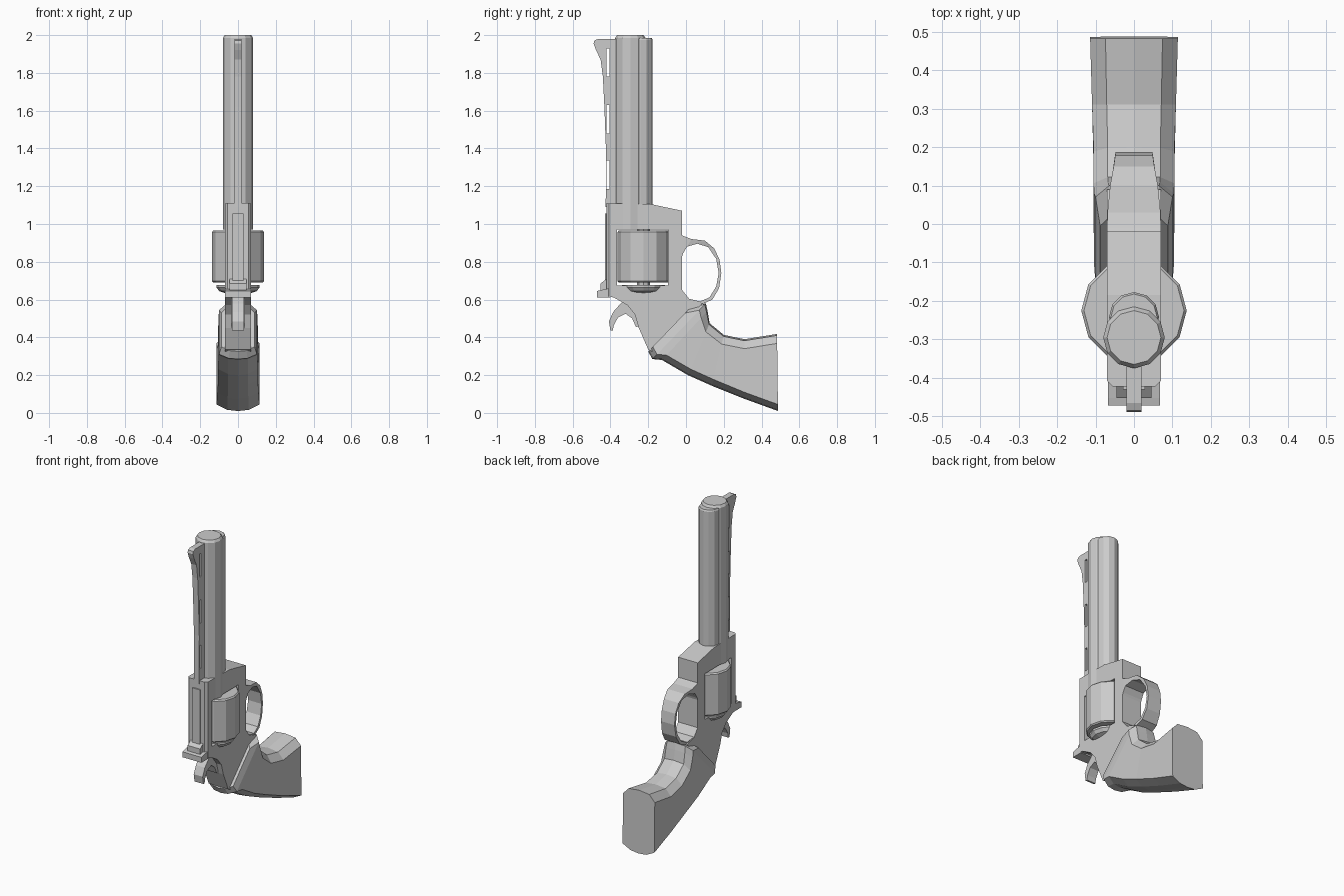
import bpy, bmesh, math
from mathutils import Matrix, Vector

if "Cube" in bpy.data.objects:
    bpy.data.objects.remove(bpy.data.objects["Cube"])

GREY = (0.6, 0.6, 0.6, 1)
metal = bpy.data.materials.new("light grey")
metal.use_nodes = True
metal.diffuse_color = GREY
metal.node_tree.nodes["Principled BSDF"].inputs["Base Color"].default_value = GREY


def finish(name, bm):
    bmesh.ops.recalc_face_normals(bm, faces=bm.faces[:])
    mesh = bpy.data.meshes.new(name)
    bm.to_mesh(mesh)
    bm.free()
    mesh.materials.append(metal)
    obj = bpy.data.objects.new(name, mesh)
    bpy.context.collection.objects.link(obj)
    return obj


def loft(name, rings):
    """Skin a list of equal-length point rings and cap both ends."""
    bm = bmesh.new()
    rows = [[bm.verts.new(p) for p in ring] for ring in rings]
    n = len(rows[0])
    for a, b in zip(rows, rows[1:]):
        for i in range(n):
            j = (i + 1) % n
            bm.faces.new((a[i], a[j], b[j], b[i]))
    bm.faces.new(rows[0])
    bm.faces.new(rows[-1])
    return finish(name, bm)


def prism(name, outline, half):
    """Side profile of (y, z) points widened along x."""
    return loft(name, [[(x, y, z) for y, z in outline] for x in (-half, half)])


def box(name, half, y0, y1, z0, z1):
    return prism(name, [(y0, z0), (y1, z0), (y1, z1), (y0, z1)], half)


def turned(name, y, steps, sides=12):
    """Upright lathe part from (radius, z) steps."""
    angles = [math.tau * i / sides for i in range(sides)]
    return loft(name, [[(r * math.cos(a), y + r * math.sin(a), z) for a in angles]
                       for r, z in steps])


def cut(obj, cutters):
    for c in cutters:
        mod = obj.modifiers.new("cut", "BOOLEAN")
        mod.operation, mod.object, mod.solver = "DIFFERENCE", c, "EXACT"
    bpy.context.view_layer.update()
    deps = bpy.context.evaluated_depsgraph_get()
    mesh = bpy.data.meshes.new_from_object(obj.evaluated_get(deps))
    obj.modifiers.clear()
    obj.data = mesh
    for c in cutters:
        bpy.data.objects.remove(c)


# Frame with softened top strap edges and an open cylinder window
frame = prism("frame", [
    (-0.422, 1.11), (-0.185, 1.105), (-0.02, 1.07), (-0.02, 0.65), (0.02, 0.6),
    (0.09, 0.58), (0.03, 0.53), (-0.17, 0.32), (-0.2, 0.335), (-0.25, 0.45),
    (-0.27, 0.52), (-0.31, 0.57), (-0.38, 0.61), (-0.422, 0.62)], 0.07)
bm = bmesh.new()
bm.from_mesh(frame.data)
strap = [e for e in bm.edges if all(v.co.y < -0.42 for v in e.verts)
         and abs(e.verts[0].co.z - e.verts[1].co.z) > 0.1]
bmesh.ops.bevel(bm, geom=strap, offset=0.014, segments=1, affect="EDGES")
bm.to_mesh(frame.data)
bm.free()
cut(frame, [
    box("window_cutter", 0.2, -0.365, -0.095, 0.675, 0.972),
    prism("hammer_slot_cutter", [(-0.4, 0.62), (-0.29, 0.62), (-0.23, 0.47),
                                 (-0.27, 0.43), (-0.4, 0.5)], 0.035)])
box("strap_plate", 0.028, -0.43, -0.41, 0.7, 1.055)

# Barrel, lower lug and muzzle crown
turned("barrel", -0.295, [(0.08, 0.97), (0.08, 1.985), (0.07, 2.0)])
turned("barrel_lug", -0.242, [(0.065, 1.0), (0.065, 1.975), (0.06, 1.985)])

# Slotted rib with the front sight
rib = prism("sight_rib", [
    (-0.36, 1.09), (-0.425, 1.09), (-0.424, 1.4), (-0.432, 1.62), (-0.44, 1.78),
    (-0.452, 1.87), (-0.476, 1.92), (-0.489, 1.955), (-0.485, 1.972),
    (-0.465, 1.98), (-0.36, 1.98)], 0.019)
cut(rib, [box("slot_cutter", 0.1, -0.421, -0.404, z, z + 0.15)
          for z in (1.185, 1.48, 1.78)])

# Rotating cylinder and its rear plate
turned("cylinder", -0.225, [(0.13, 0.69), (0.137, 0.697), (0.137, 0.958), (0.13, 0.966)])
turned("rear_plate", -0.225, [(0.07, 0.635), (0.1, 0.645), (0.115, 0.665), (0.115, 0.678)])
turned("cylinder_axle", -0.225, [(0.035, 0.66), (0.035, 0.98)], 8)

# Rear sight
prism("rear_sight_base", [(-0.4, 0.61), (-0.472, 0.61), (-0.472, 0.645),
                          (-0.452, 0.65), (-0.4, 0.66)], 0.068)
prism("rear_sight_ramp", [(-0.4, 0.63), (-0.452, 0.63), (-0.452, 0.685),
                          (-0.42, 0.71), (-0.4, 0.71)], 0.045)

# Hammer with its curved spur
prism("hammer", [
    (-0.4, 0.435), (-0.408, 0.485), (-0.385, 0.535), (-0.345, 0.58), (-0.31, 0.61),
    (-0.24, 0.56), (-0.24, 0.46), (-0.265, 0.455), (-0.285, 0.5), (-0.32, 0.525),
    (-0.36, 0.505), (-0.382, 0.465), (-0.388, 0.435)], 0.032)

# Trigger guard: outer point, inner point, half width
guard = [
    ((-0.03, 0.945), (-0.03, 0.8), 0.07), ((-0.01, 0.935), (-0.015, 0.845), 0.07),
    ((0.03, 0.92), (0.005, 0.88), 0.069), ((0.1, 0.912), (0.06, 0.896), 0.062),
    ((0.15, 0.87), (0.118, 0.877), 0.053), ((0.178, 0.81), (0.16, 0.815), 0.049),
    ((0.187, 0.74), (0.173, 0.74), 0.048), ((0.175, 0.66), (0.16, 0.67), 0.05),
    ((0.14, 0.6), (0.125, 0.612), 0.055), ((0.08, 0.573), (0.075, 0.59), 0.062),
    ((0.0, 0.57), (0.015, 0.604), 0.068)]
loft("trigger_guard", [[(-w, *o), (w, *o), (w, *i), (-w, *i)] for o, i, w in guard])

# Grip: bottom point, top point, half width at each station
stations = [
    ((-0.2, 0.325), (0.03, 0.565), 0.088), ((-0.178, 0.285), (0.105, 0.58), 0.1),
    ((-0.127, 0.28), (0.114, 0.54), 0.104), ((0.01, 0.2), (0.125, 0.475), 0.105),
    ((0.138, 0.143), (0.2, 0.413), 0.105), ((0.31, 0.074), (0.31, 0.39), 0.109),
    ((0.487, 0.01), (0.482, 0.418), 0.114)]
rings = []
for low, high, w in stations:
    low, high = Vector((0, *low)), Vector((0, *high))
    up = (high - low).normalized()
    half = [(0.5 * w, low + up * 0.006), (w, low + up * 0.035),
            (w, high - up * 0.05), (0.65 * w, high - up * 0.008)]
    right = [p + Vector((x, 0, 0)) for x, p in half]
    left = [p - Vector((x, 0, 0)) for x, p in reversed(half)]
    rings.append([low] + right + [high] + left)
loft("grip", rings)
